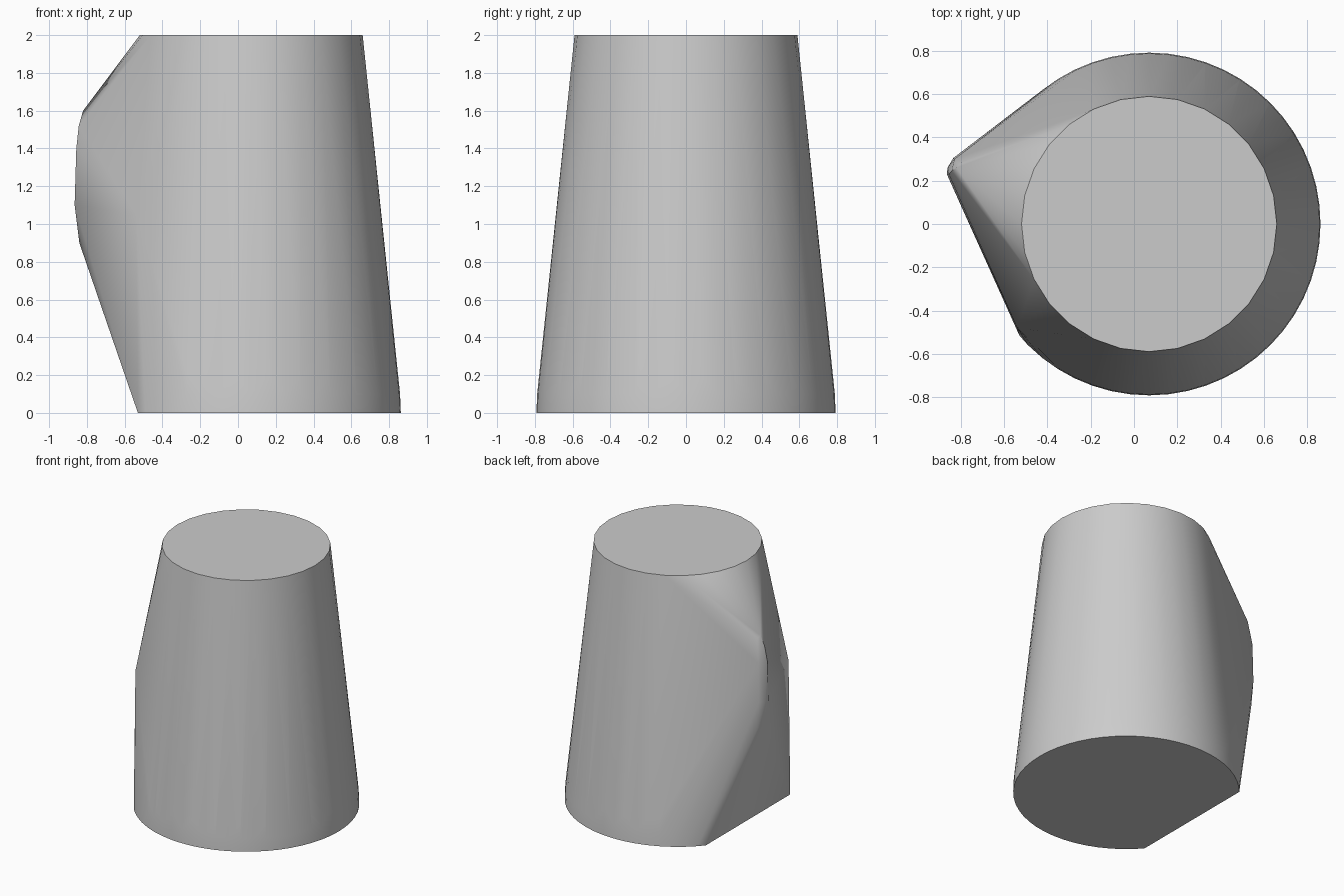
import bpy
import bmesh
from math import cos, sin, tau, radians

cube = bpy.data.objects.get("Cube")
if cube:
    bpy.data.objects.remove(cube, do_unlink=True)

AXIS_X = 0.07      # centre of the tapered body
CUT_X = -0.53      # straight cut across the base

# One plain grey
grey = bpy.data.materials.new("plain grey")
grey.use_nodes = True
colour = (0.6, 0.6, 0.6, 1)
grey.diffuse_color = colour
grey.node_tree.nodes["Principled BSDF"].inputs["Base Color"].default_value = colour


def ring(radius, z, sides):
    """Points of a horizontal circle around the body axis."""
    return [(AXIS_X + radius * cos(tau * i / sides),
             radius * sin(tau * i / sides), z) for i in range(sides)]


def kept(p):
    """Keep body points that lie inside the two flat cuts on the side."""
    x, y, z = p
    under = x > CUT_X - 0.344 * z
    side = x > CUT_X - 0.452 * (y + 0.51)
    return under and side


# Tapered body: base, softly rounded foot and top rim
points = ring(0.59, 2, 28)
for radius, z in ((0.792, 0), (0.788, 0.1), (0.778, 0.2)):
    points += [p for p in ring(radius, z, 56) if kept(p)]

# Ends of the base cut and the corner above its front end
points += [(CUT_X, -0.515, 0), (CUT_X, 0.515, 0), (-0.54, -0.48, 1.05)]

# Rounded ridge of the side bulge
points += [(-0.82, 0.26, 1.6), (-0.80, 0.285, 1.58),
           (-0.843, 0.245, 1.52), (-0.856, 0.23, 1.4), (-0.83, 0.30, 1.4),
           (-0.865, 0.23, 1.1), (-0.862, 0.26, 1.1), (-0.835, 0.305, 1.1),
           (-0.84, 0.25, 0.9), (-0.82, 0.30, 0.9)]

# Wrap everything in one convex shell
bm = bmesh.new()
for p in points:
    bm.verts.new(p)
hull = bmesh.ops.convex_hull(bm, input=bm.verts)
loose = {g for g in hull["geom_interior"] + hull["geom_unused"]
         if isinstance(g, bmesh.types.BMVert)}
bmesh.ops.delete(bm, geom=list(loose), context='VERTS')
bmesh.ops.dissolve_limit(bm, angle_limit=radians(0.5), verts=bm.verts, edges=bm.edges)
bmesh.ops.recalc_face_normals(bm, faces=bm.faces)

mesh = bpy.data.meshes.new("tapered_shell")
bm.to_mesh(mesh)
bm.free()
mesh.materials.append(grey)
shell = bpy.data.objects.new("tapered_shell", mesh)
bpy.context.collection.objects.link(shell)

bpy.ops.object.select_all(action='DESELECT')
shell.select_set(True)
bpy.context.view_layer.objects.active = shell
bpy.ops.object.shade_smooth_by_angle(angle=radians(30))
